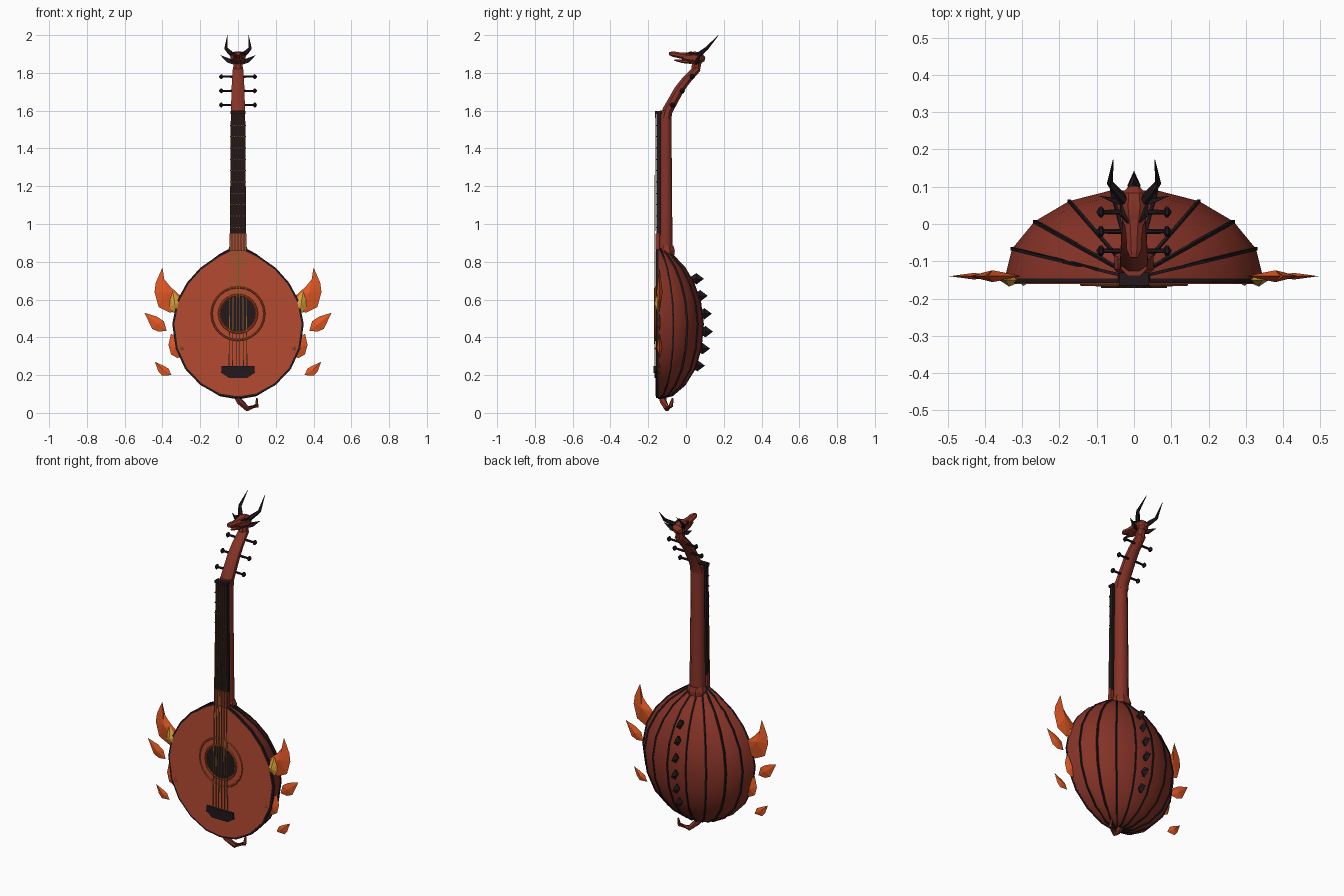
import bpy, math
from mathutils import Vector

if "Cube" in bpy.data.objects:
    bpy.data.objects.remove(bpy.data.objects["Cube"])


def material(name, rgb):
    m = bpy.data.materials.new(name)
    m.diffuse_color = (*rgb, 1)
    m.use_nodes = True
    m.node_tree.nodes["Principled BSDF"].inputs["Base Color"].default_value = m.diffuse_color
    return m


RED = material("red_wood", (0.24, 0.033, 0.02))
BOARD = material("soundboard_wood", (0.46, 0.07, 0.032))
DARK = material("dark_wood", (0.016, 0.009, 0.012))
FLAME = material("flame", (0.78, 0.1, 0.018))
GOLD = material("gold", (0.72, 0.38, 0.05))
STRING = material("string", (0.25, 0.11, 0.02))
RING = material("ring", (0.42, 0.07, 0.015))


def mesh(name, verts, faces, mat, smooth=None):
    me = bpy.data.meshes.new(name)
    me.from_pydata([tuple(v) for v in verts], [], faces)
    ob = bpy.data.objects.new(name, me)
    bpy.context.collection.objects.link(ob)
    me.materials.append(mat)
    bpy.ops.object.select_all(action='DESELECT')
    bpy.context.view_layer.objects.active = ob
    ob.select_set(True)
    bpy.ops.object.mode_set(mode='EDIT')
    bpy.ops.mesh.select_all(action='SELECT')
    bpy.ops.mesh.normals_make_consistent(inside=False)
    bpy.ops.object.mode_set(mode='OBJECT')
    if smooth:
        bpy.ops.object.shade_smooth_by_angle(angle=math.radians(smooth))
    return ob


def loft(name, rings, mat, smooth=None, closed=True):
    n = len(rings[0])
    faces = [(i * n + j, i * n + (j + 1) % n, (i + 1) * n + (j + 1) % n, (i + 1) * n + j)
             for i in range(len(rings) - 1) for j in range(n)]
    if closed:
        faces += [tuple(range(n)), tuple(range((len(rings) - 1) * n, len(rings) * n))]
    return mesh(name, [v for r in rings for v in r], faces, mat, smooth)


def tube(name, pts, radii, mat, sides=6, smooth=None, flat=1.0):
    """Sweep a polygon along a path; flat squashes it across the path."""
    pts = [Vector(p) for p in pts]
    rings = []
    for i, p in enumerate(pts):
        t = (pts[min(i + 1, len(pts) - 1)] - pts[max(i - 1, 0)]).normalized()
        ref = Vector((1, 0, 0)) if abs(t.x) < 0.8 else Vector((0, 0, 1))
        u = (ref - t * ref.dot(t)).normalized()
        w = t.cross(u)
        rings.append([p + radii[i] * (u * math.cos(a) + w * math.sin(a) * flat)
                      for a in (2 * math.pi * (k + 0.5) / sides for k in range(sides))])
    return loft(name, rings, mat, smooth)


def slab(name, outline, y0, y1, mat):
    return loft(name, [[(x, y, z) for x, z in outline] for y in (y0, y1)], mat)


def box(name, x, y0, y1, z0, z1, mat):
    return slab(name, [(-x, z0), (x, z0), (x, z1), (-x, z1)], y0, y1, mat)


def gem(name, outline, y, t, mat):
    """Flat leaf with raised centre on both sides."""
    n = len(outline)
    cx, cz = (sum(c) / n for c in zip(*outline))
    verts = [(x, y, z) for x, z in outline] + [(cx, y - t, cz), (cx, y + t, cz)]
    return mesh(name, verts, [(i, (i + 1) % n, n + s) for s in (0, 1) for i in range(n)], mat)


# Bowl back with nine ribs
OUT = [(0.012, 0.078), (0.10, 0.092), (0.20, 0.148), (0.28, 0.232), (0.33, 0.34), (0.348, 0.47),
       (0.325, 0.59), (0.27, 0.69), (0.20, 0.768), (0.10, 0.838), (0.04, 0.868)]


def bowl_pt(w, z, deg, grow=0.0):
    a = math.radians(deg)
    return Vector(((w + grow) * math.cos(a), -0.15 + (w * 0.667 + 0.012 + grow) * math.sin(a), z))


loft("bowl", [[bowl_pt(w, z, d) for d in range(0, 181, 20)] for w, z in OUT], RED, 40)
for d in range(20, 161, 20):
    tube("rib_seam", [bowl_pt(w, z, d) for w, z in OUT], [0.006] * len(OUT), DARK, 4)

# Soundboard and dark binding
full = OUT + [(-w, z) for w, z in reversed(OUT)]
slab("binding", full, -0.158, -0.146, DARK)
slab("soundboard", [(x * 0.968, 0.47 + (z - 0.47) * 0.972) for x, z in full], -0.161, -0.15, BOARD)


# Sound hole and rosette
def circle(r, n=24):
    return [(r * math.cos(2 * math.pi * k / n), 0.525 + r * math.sin(2 * math.pi * k / n)) for k in range(n)]


slab("sound_hole", circle(0.092), -0.163, -0.155, DARK)
for name, r, t, mat in (("rosette_outer", 0.14, 0.005, RING), ("rosette_inner", 0.1, 0.006, RING)):
    bpy.ops.mesh.primitive_torus_add(major_radius=r, minor_radius=t, major_segments=24, minor_segments=6,
                                     location=(0, -0.162, 0.525), rotation=(math.pi / 2, 0, 0))
    bpy.context.object.name = name
    bpy.context.object.data.materials.append(mat)

# Bridge
box("bridge_bar", 0.088, -0.172, -0.158, 0.212, 0.248, DARK)
slab("bridge_foot", [(-0.095, 0.216), (-0.05, 0.186), (0.05, 0.186), (0.095, 0.216)], -0.168, -0.158, DARK)

# Neck, heel collar, fingerboard, frets, nut
tube("neck", [(0, -0.108, 0.84), (0, -0.108, 1.2), (0, -0.108, 1.6)], [0.046, 0.042, 0.038], RED, 8, 50, 0.87)
tube("heel_collar", [(0, -0.104, 0.835), (0, -0.104, 0.86), (0, -0.104, 0.885)], [0.055, 0.057, 0.047], RED, 8, None, 0.85)
box("fingerboard_end", 0.044, -0.162, -0.14, 0.86, 0.95, RED)
slab("fingerboard", [(-0.043, 0.94), (0.043, 0.94), (0.038, 1.595), (-0.038, 1.595)], -0.155, -0.135, DARK)
for k in range(10):
    box("fret", 0.042, -0.159, -0.153, 0.98 + k * 0.06, 0.985 + k * 0.06, DARK)
box("nut", 0.04, -0.165, -0.13, 1.583, 1.597, DARK)

# Six strings
for k in range(6):
    f = (k - 2.5) / 2.5
    tube("string", [(0.048 * f, -0.168, 0.235), (0.03 * f, -0.162, 1.59)], [0.0028] * 2, STRING, 4)

# Bent-back pegbox with three pegs per side
tube("pegbox", [(0, -0.106, 1.56), (0, -0.098, 1.60), (0, -0.037, 1.71), (0, 0.0, 1.76), (0, 0.062, 1.825)],
     [0.041, 0.04, 0.037, 0.034, 0.029], RED, 8, 40, 0.75)
for y, z in ((-0.072, 1.63), (-0.02, 1.705), (0.032, 1.78)):
    for s in (-1, 1):
        tube("tuning_peg", [(s * x, y, z) for x in (0.015, 0.08, 0.085, 0.092, 0.1)],
             [0.007, 0.006, 0.015, 0.014, 0.003], DARK, 6)

# Dragon head: neck joint, skull, jaws
tube("head_joint", [(0, 0.05, 1.81), (0, 0.058, 1.86)], [0.025, 0.027], RED, 8)
tube("skull", [(0, 0.1, 1.873), (0, 0.08, 1.877), (0, 0.045, 1.88), (0, 0.01, 1.882), (0, -0.02, 1.885)],
     [0.014, 0.036, 0.042, 0.034, 0.022], RED, 8, 30, 0.85)
tube("upper_jaw", [(0, 0.02, 1.888), (0, -0.03, 1.892), (0, -0.07, 1.9), (0, -0.09, 1.902)],
     [0.03, 0.023, 0.021, 0.011], RED, 8, 30, 0.75)
tube("lower_jaw", [(0, 0.03, 1.86), (0, -0.02, 1.861), (0, -0.062, 1.868)], [0.026, 0.018, 0.008], RED, 6, None, 0.5)
for s in (-1, 1):
    # Horns, cheek fins, brows
    tube("horn", [(s * 0.024, 0.06, 1.89), (s * 0.045, 0.085, 1.91), (s * 0.064, 0.11, 1.93), (s * 0.056, 0.172, 2.0)],
         [0.014, 0.012, 0.009, 0.001], DARK, 6)
    tube("cheek_fin", [(s * 0.018, 0.05, 1.852), (s * 0.05, 0.062, 1.865), (s * 0.092, 0.075, 1.893)],
         [0.012, 0.016, 0.001], DARK, 4, None, 0.6)
    tube("brow", [(s * 0.012, 0.0, 1.902), (s * 0.03, 0.025, 1.905), (s * 0.035, 0.055, 1.9)],
         [0.003, 0.009, 0.003], DARK, 5)

# Spine spikes down the bowl
for z, tip in ((0.71, 0.095), (0.62, 0.115), (0.525, 0.137), (0.43, 0.143), (0.34, 0.127), (0.25, 0.1)):
    y = tip - 0.04
    verts = [(0, tip, z), (0.018, y, z), (0, y, z + 0.03), (-0.018, y, z), (0, y, z - 0.03), (0, y - 0.045, z)]
    mesh("spine_spike", verts, [(a, i, i % 4 + 1) for a in (0, 5) for i in range(1, 5)], DARK)

# Flames along both edges of the body
FLAMES = [
    ("large_flame", [(0.40, 0.77), (0.435, 0.69), (0.442, 0.64), (0.42, 0.56), (0.36, 0.53), (0.30, 0.55),
                     (0.305, 0.62), (0.36, 0.67), (0.392, 0.71)], -0.14, 0.016, FLAME),
    ("large_flame_core", [(0.345, 0.645), (0.36, 0.6), (0.362, 0.56), (0.345, 0.532), (0.30, 0.535), (0.295, 0.59)],
     -0.15, 0.018, GOLD),
    ("lower_flame", [(0.355, 0.42), (0.368, 0.36), (0.355, 0.31), (0.32, 0.29), (0.28, 0.31), (0.3, 0.38)],
     -0.14, 0.014, FLAME),
    ("lower_flame_core", [(0.31, 0.38), (0.32, 0.34), (0.30, 0.31), (0.27, 0.32), (0.28, 0.35)], -0.148, 0.018, GOLD),
    ("middle_ember", [(0.495, 0.53), (0.455, 0.445), (0.42, 0.43), (0.378, 0.435), (0.392, 0.485), (0.43, 0.51)],
     -0.14, 0.009, FLAME),
    ("low_ember", [(0.44, 0.27), (0.422, 0.22), (0.402, 0.197), (0.352, 0.2), (0.368, 0.235), (0.395, 0.25)],
     -0.14, 0.008, FLAME),
]
for name, pts, y, t, mat in FLAMES:
    for s in (-1, 1):
        gem(name, [(s * x, z) for x, z in pts], y, t, mat)

# Curled tail under the body
tube("tail", [(-0.005, -0.125, 0.09), (0.01, -0.12, 0.06), (0.05, -0.1, 0.022), (0.1, -0.08, 0.038), (0.1, -0.07, 0.078)],
     [0.02, 0.018, 0.015, 0.012, 0.005], RED, 6)
